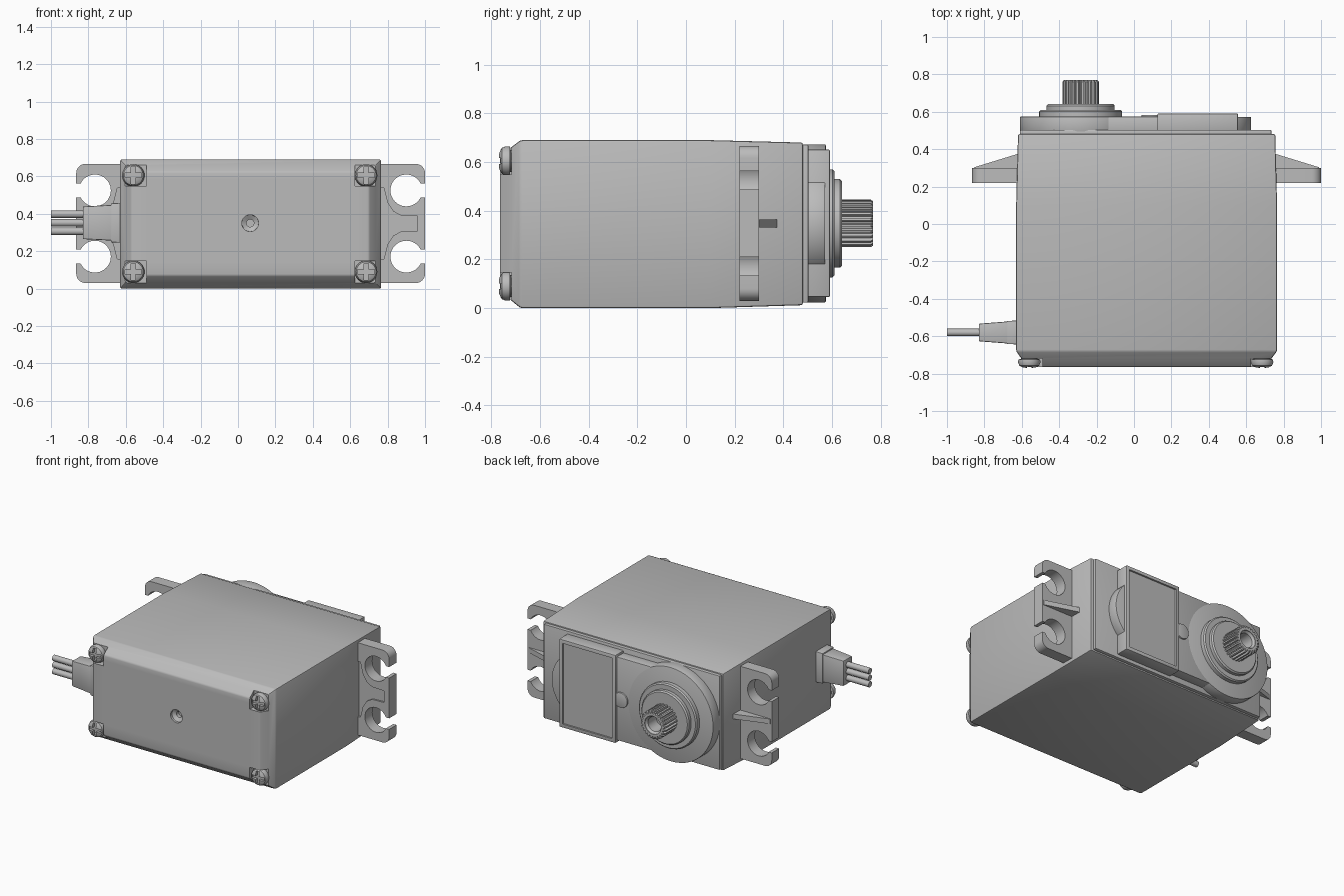
import bpy, bmesh
from math import sin, cos, pi

cube = bpy.data.objects.get("Cube")
if cube:
    bpy.data.objects.remove(cube, do_unlink=True)

grey = bpy.data.materials.new("grey_plastic")
grey.use_nodes = True
colour = (0.5, 0.5, 0.5, 1)
grey.diffuse_color = colour
grey.node_tree.nodes["Principled BSDF"].inputs["Base Color"].default_value = colour
parts = []


# ---- helpers ----
def loft(name, rings):
    """Skin a list of equal-length point rings and cap both ends."""
    bm = bmesh.new()
    loops = [[bm.verts.new(p) for p in ring] for ring in rings]
    n = len(loops[0])
    for a, b in zip(loops, loops[1:]):
        for i in range(n):
            j = (i + 1) % n
            bm.faces.new((a[i], a[j], b[j], b[i]))
    bm.faces.new(loops[0])
    bm.faces.new(loops[-1])
    bmesh.ops.recalc_face_normals(bm, faces=bm.faces)
    mesh = bpy.data.meshes.new(name)
    bm.to_mesh(mesh)
    bm.free()
    mesh.materials.append(grey)
    obj = bpy.data.objects.new(name, mesh)
    bpy.context.collection.objects.link(obj)
    parts.append(obj)
    return obj


def rect(x0, x1, z0, z1):
    return [(x0, z0), (x1, z0), (x1, z1), (x0, z1)]


def arc(cx, cz, r, start=0, end=2 * pi, n=48):
    return [(cx + r * cos(start + (end - start) * i / n),
             cz + r * sin(start + (end - start) * i / n)) for i in range(n)]


def prism(name, outline, y0, y1):
    return loft(name, [[(x, y, z) for x, z in outline] for y in (y0, y1)])


def lathe(name, cx, cz, profile, n=48):
    return loft(name, [[(x, y, z) for x, z in arc(cx, cz, r, n=n)] for r, y in profile])


def apply(obj, mod):
    bpy.context.view_layer.objects.active = obj
    bpy.ops.object.modifier_apply(modifier=mod.name)


def bevel(obj, width, segments=2):
    mod = obj.modifiers.new("bevel", "BEVEL")
    mod.width, mod.segments, mod.limit_method = width, segments, "ANGLE"
    apply(obj, mod)


def cut(obj, *cutters):
    for c in cutters:
        mod = obj.modifiers.new("cut", "BOOLEAN")
        mod.operation, mod.solver, mod.object = "DIFFERENCE", "EXACT", c
        apply(obj, mod)
        parts.remove(c)
        bpy.data.objects.remove(c, do_unlink=True)


MID_X, MID_Z = 0.0675, 0.348
SHAFT_X = -0.285

# ---- case with chamfered front cover ----
sections = [(-0.765, rect(-0.57, 0.70, 0.07, 0.625)),
            (-0.68, rect(-0.63, 0.765, 0, 0.69)),
            (0.1, rect(-0.63, 0.765, 0, 0.69)),
            (0.48, rect(-0.62, 0.755, 0.012, 0.68))]
case = loft("case", [[(x, y, z) for x, z in r] for y, r in sections])
bevel(case, 0.008)
cut(case, lathe("centre_hole", 0.065, 0.35, [(0.046, -0.8), (0.044, -0.75), (0.02, -0.735), (0.02, -0.71)]))

# ---- corner pockets and cross-head screws ----
for sx, inner_x, cx in ((-1, -0.49, -0.56), (1, 0.625, 0.685)):
    for sz, inner_z, cz in ((-1, 0.147, 0.09), (1, 0.548, 0.605)):
        xs = sorted((inner_x, inner_x + sx * 0.3))
        zs = sorted((inner_z, inner_z + sz * 0.3))
        cut(case, prism("pocket", rect(*xs, *zs), -0.9, -0.718))
        screw = lathe("cover_screw", cx, cz,
                      [(0.045, -0.70), (0.045, -0.722), (0.058, -0.724), (0.06, -0.74),
                       (0.053, -0.757), (0.036, -0.767), (0.012, -0.77)], 32)
        cut(screw,
            prism("slot", rect(cx - 0.045, cx + 0.045, cz - 0.012, cz + 0.012), -0.8, -0.748),
            prism("slot", rect(cx - 0.012, cx + 0.012, cz - 0.045, cz + 0.045), -0.8, -0.747))

# ---- mounting flanges, one on each side ----
for side, s in (("left", 1), ("right", -1)):
    def fx(x):
        return MID_X + s * (x - MID_X)

    def flip(points):
        return [(fx(x), z) for x, z in points]

    outline = [(0.74, 0.03)] + arc(0.95, 0.08, 0.05, -pi / 2, 0, 8) + [(1.0, 0.08)] \
        + arc(0.95, 0.617, 0.05, 0, pi / 2, 8) + [(0.95, 0.667), (0.74, 0.667)]
    flange = prism(side + "_flange", flip(outline), 0.22, 0.30)
    # open screw slots
    for up in (-1, 1):
        hz = MID_Z + up * 0.177
        cut(flange,
            prism("hole", flip(arc(0.9, hz, 0.085)), 0.1, 0.4),
            prism("gap", flip(rect(0.93, 1.1, hz - 0.038, hz + 0.038)), 0.1, 0.4))
    # shallow flared recess in the front of the web
    upper = [(0.96, 0.04), (0.87, 0.043), (0.83, 0.065), (0.80, 0.11), (0.78, 0.19), (0.75, 0.19)]
    flare = [(x, MID_Z + d) for x, d in upper] + [(x, MID_Z - d) for x, d in reversed(upper)]
    cut(flange, prism("recess", flip(flare), 0.1, 0.232))
    # tapered stiffening rib behind the web
    rib = [(0.74, 0.29), (0.99, 0.29), (0.99, 0.303), (0.74, 0.38)]
    loft(side + "_rib", [[(fx(x), y, z) for x, y in rib] for z in (MID_Z - 0.017, MID_Z + 0.017)])

# ---- cable with strain relief ----
CABLE_Y = -0.58


def block(name, stations):
    return loft(name, [[(x, CABLE_Y + a, 0.352 + b) for a, b in rect(-w, w, -h, h)]
                       for x, w, h in stations])


bevel(block("cable_grommet", [(-0.60, 0.064, 0.108), (-0.68, 0.062, 0.104)]), 0.005)
bevel(block("strain_relief", [(-0.66, 0.06, 0.096), (-0.83, 0.047, 0.087)]), 0.006)
for i in (-1, 0, 1):
    ring = arc(CABLE_Y, 0.352 + i * 0.046, 0.02, n=16)
    loft("wire", [[(x, y, z) for y, z in ring] for x in (-0.80, -1.0)])

# ---- gearbox cover ----
bevel(prism("cover_base", rect(-0.61, 0.735, 0.022, 0.672), 0.47, 0.503), 0.006)
bevel(prism("gear_cover_disc", arc(SHAFT_X, MID_Z, 0.325, n=72), 0.49, 0.575), 0.006)
bevel(prism("cover_strip", rect(-0.25, 0.54, 0.06, 0.636), 0.49, 0.574), 0.006)
bevel(prism("cover_end_arc", arc(0.39, MID_Z, 0.236, n=64), 0.49, 0.572), 0.004)
bevel(prism("panel_tab", arc(0.092, MID_Z, 0.052, n=32), 0.49, 0.584), 0.003)

# ---- raised panel with a sunken face ----
panel = prism("raised_panel", rect(0.125, 0.556, 0.045, 0.652), 0.49, 0.591)
bevel(panel, 0.006)
cut(panel, prism("panel_recess", rect(0.15, 0.531, 0.07, 0.627), 0.579, 0.7))

# ---- stepped boss and splined output shaft ----
lathe("shaft_boss", SHAFT_X, MID_Z,
      [(0.222, 0.56), (0.222, 0.602), (0.214, 0.61), (0.182, 0.61),
       (0.182, 0.632), (0.174, 0.641), (0.12, 0.641)], 64)

TEETH = 24


def spline(scale):
    points = []
    for t in range(TEETH):
        for k, r in ((0, 0.084), (0.3, 0.084), (0.45, 0.0975), (0.85, 0.0975)):
            a = 2 * pi * (t + k) / TEETH
            points.append((SHAFT_X + scale * r * cos(a), MID_Z + scale * r * sin(a)))
    return points


shaft = loft("output_shaft", [[(x, y, z) for x, z in spline(k)]
                              for y, k in ((0.62, 1), (0.76, 1), (0.769, 0.93))])
cut(shaft, lathe("shaft_bore", SHAFT_X, MID_Z,
                 [(0.064, 0.8), (0.062, 0.765), (0.05, 0.75), (0.05, 0.66)], 32))

# ---- shading ----
bpy.ops.object.select_all(action="DESELECT")
for obj in parts:
    obj.select_set(True)
bpy.context.view_layer.objects.active = case
bpy.ops.object.shade_smooth_by_angle(angle=pi / 6)
